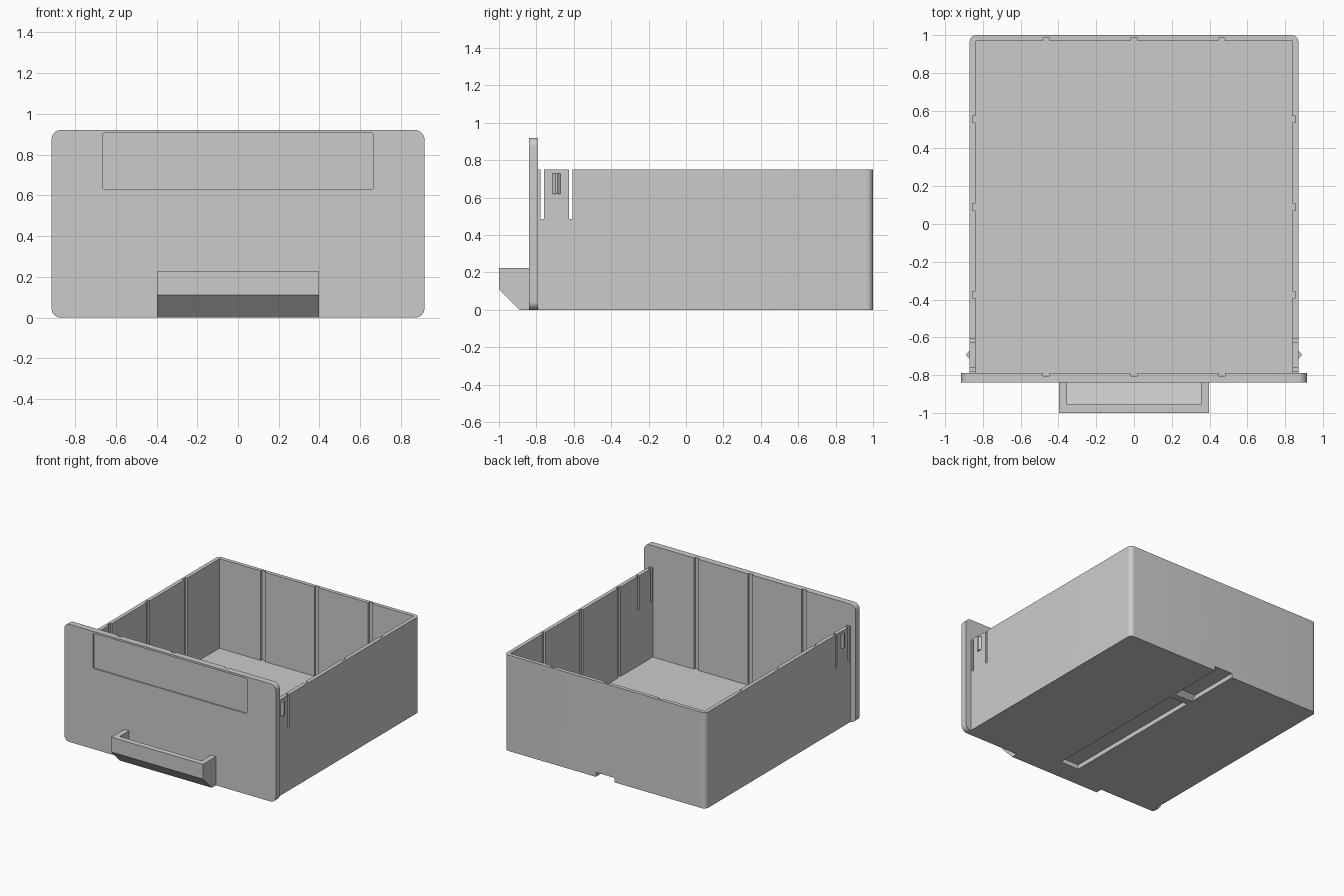
import bpy, bmesh, math
from mathutils import Vector

if "Cube" in bpy.data.objects:
    bpy.data.objects.remove(bpy.data.objects["Cube"], do_unlink=True)

grey = bpy.data.materials.new("plain_grey")
grey.use_nodes = True
colour = (0.6, 0.6, 0.6, 1)
grey.diffuse_color = colour
grey.node_tree.nodes["Principled BSDF"].inputs["Base Color"].default_value = colour


def prism(name, outline, axis, lo, hi):
    """Extrude a 2D outline along an axis (outline holds the other two axes in order)."""
    def place(p, d):
        co = list(p)
        co.insert("xyz".index(axis), d)
        return Vector(co)
    bm = bmesh.new()
    face = bm.faces.new([bm.verts.new(place(p, lo)) for p in outline])
    new = bmesh.ops.extrude_face_region(bm, geom=[face])["geom"]
    verts = [v for v in new if isinstance(v, bmesh.types.BMVert)]
    bmesh.ops.translate(bm, verts=verts, vec=place((0, 0), hi - lo))
    bmesh.ops.recalc_face_normals(bm, faces=bm.faces)
    mesh = bpy.data.meshes.new(name)
    bm.to_mesh(mesh)
    bm.free()
    mesh.materials.append(grey)
    ob = bpy.data.objects.new(name, mesh)
    bpy.context.collection.objects.link(ob)
    return ob


def rounded(x0, x1, y0, y1, r, front_r=None, steps=8):
    """Rectangle outline with rounded corners; front_r sets the two low corners."""
    low = r if front_r is None else front_r
    pts = []
    for k, (x, y, sx, sy, rad) in enumerate([(x1, y1, -1, -1, r), (x0, y1, 1, -1, r),
                                             (x0, y0, 1, 1, low), (x1, y0, -1, 1, low)]):
        if rad == 0:
            pts.append((x, y))
            continue
        for i in range(steps + 1):
            a = (k + i / steps) * math.pi / 2
            pts.append((x + sx * rad + rad * math.cos(a), y + sy * rad + rad * math.sin(a)))
    return pts


def block(name, x0, x1, y0, y1, z0, z1):
    return prism(name, rounded(x0, x1, y0, y1, 0), "z", z0, z1)


def cut(target, cutter):
    mod = target.modifiers.new("cut", "BOOLEAN")
    mod.operation, mod.solver, mod.object = "DIFFERENCE", "EXACT", cutter
    bpy.context.view_layer.update()
    deps = bpy.context.evaluated_depsgraph_get()
    mesh = bpy.data.meshes.new_from_object(target.evaluated_get(deps))
    target.modifiers.clear()
    target.data = mesh
    bpy.data.objects.remove(cutter, do_unlink=True)


FLOOR, TOP, FRONT = 0.05, 0.75, -0.79
GROOVE, DEPTH = 0.018, 0.015

# Open tray with rounded back corners
tray = prism("tray", rounded(-0.87, 0.87, FRONT, 1, 0.035, 0), "z", 0, TOP)
cut(tray, block("cutter", -0.84, 0.84, -0.9, 0.97, FLOOR, 1))

# Front panel with a shallow label recess
panel = prism("front_panel", rounded(-0.915, 0.915, 0, 0.92, 0.045), "y", -0.84, FRONT)
cut(panel, prism("cutter", rounded(-0.665, 0.665, 0.63, 0.905, 0.01, steps=4), "y", -0.9, -0.83))

# Divider grooves in all four inner walls
for c in (-0.465, 0, 0.465):
    cut(tray, block("cutter", c - GROOVE, c + GROOVE, 0.9, 0.97 + DEPTH, FLOOR, 1))
    cut(panel, block("cutter", c - GROOVE, c + GROOVE, FRONT - DEPTH, -0.7, FLOOR, 1))
    y = c + 0.09
    for s in (-1, 1):
        x0, x1 = sorted((s * 0.8, s * (0.84 + DEPTH)))
        cut(tray, block("cutter", x0, x1, y - GROOVE, y + GROOVE, FLOOR, 1))

# Slots that free the spring tabs on both sides
for y0, y1 in ((-0.778, -0.76), (-0.625, -0.608)):
    for s in (-1, 1):
        x0, x1 = sorted((s * 0.8, s * 0.95))
        cut(tray, block("cutter", x0, x1, y0, y1, 0.485, 1))

# Guide channel under the floor, open at the back
cut(tray, block("cutter", -0.08, 0.08, -0.72, 1.1, -0.1, 0.035))
prism("channel_stop", [(0.5, 0.035), (0.5, 0), (0.55, 0), (0.59, 0.035)], "x", -0.08, 0.08)

# Catch ridges on the spring tabs
for side, s in (("right", -1), ("left", 1)):
    ridge = [(s * 0.865, -0.715), (s * 0.87, -0.715), (s * 0.886, -0.697),
             (s * 0.886, -0.687), (s * 0.87, -0.67), (s * 0.865, -0.67)]
    prism(side + "_catch", ridge, "z", 0.62, 0.73)

# Pull handle: chamfered scoop, hollow from above
handle = prism("handle", [(-0.84, 0.225), (-1, 0.225), (-1, 0.11), (-0.89, 0), (-0.84, 0)],
               "x", -0.397, 0.397)
cut(handle, prism("cutter", [(-0.8, 0.4), (-0.955, 0.4), (-0.955, 0.135), (-0.8, -0.02)],
                  "x", -0.355, 0.355))

# Smooth rounded corners, keep edges sharp
bpy.ops.object.select_all(action="DESELECT")
for ob in (tray, panel):
    ob.select_set(True)
bpy.context.view_layer.objects.active = tray
bpy.ops.object.shade_smooth_by_angle(angle=math.radians(30))
